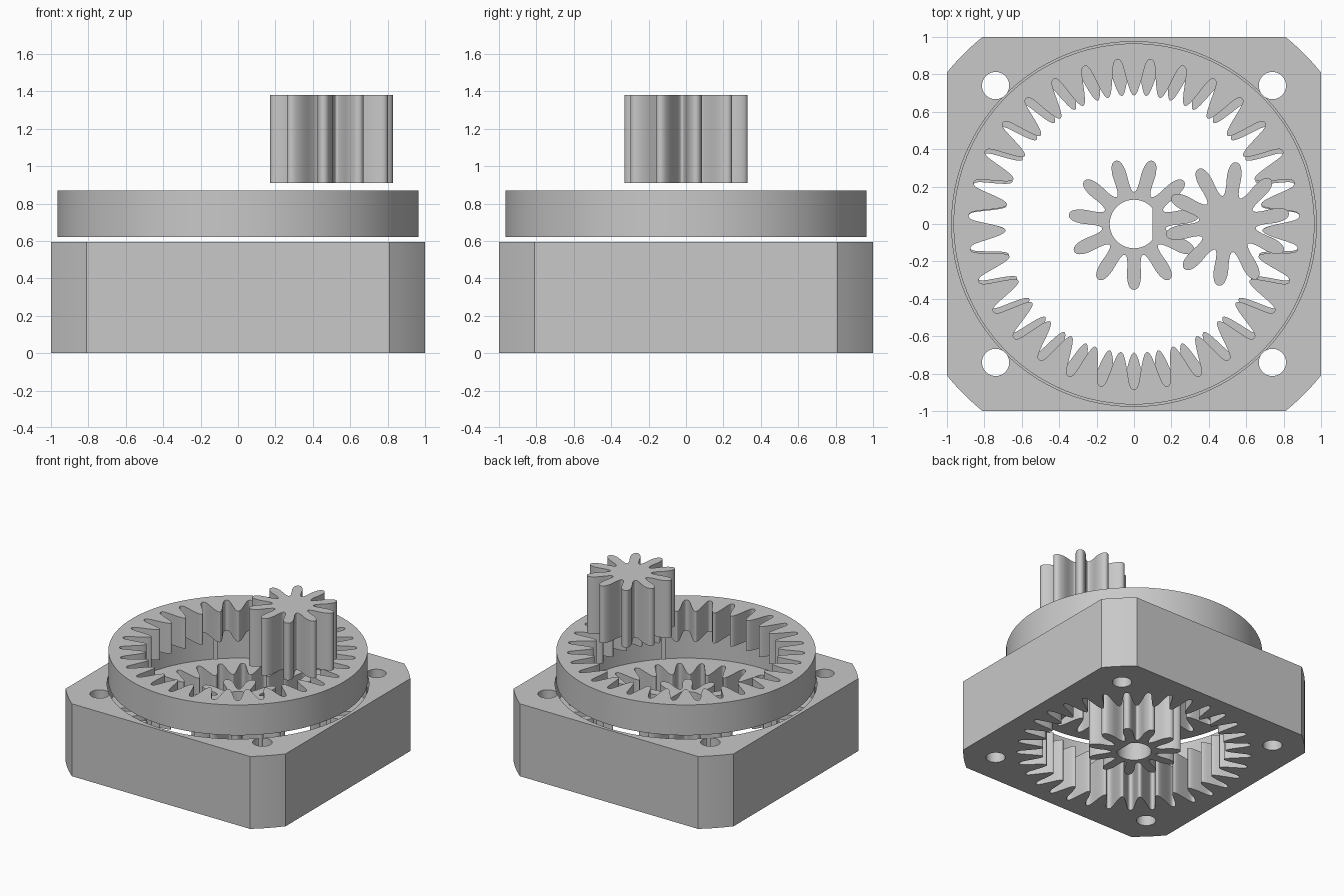
import bpy
import bmesh
from math import pi, cos, sin, sqrt, atan2

cube = bpy.data.objects.get("Cube")
if cube:
    bpy.data.objects.remove(cube, do_unlink=True)

grey = bpy.data.materials.new("plain grey")
grey.use_nodes = True
grey.diffuse_color = (0.58, 0.58, 0.58, 1)
grey.node_tree.nodes["Principled BSDF"].inputs["Base Color"].default_value = grey.diffuse_color


def polar(r, a):
    return (r * cos(a), r * sin(a))


def circle(r, n, cx=0, cy=0):
    return [(cx + r * cos(2 * pi * i / n), cy + r * sin(2 * pi * i / n)) for i in range(n)]


def smooth_half(profile, steps=3):
    """Refine half a tooth profile with Catmull-Rom interpolation."""
    a = profile
    # mirrored neighbours keep the tip and the root rounded
    pts = [(-a[1][0], a[1][1])] + a + [(1 - a[-2][0], a[-2][1])]
    out = []
    for i in range(1, len(pts) - 2):
        p0, p1, p2, p3 = pts[i - 1:i + 3]
        for s in range(steps):
            t = s / steps
            out.append(tuple(
                0.5 * (2 * q1 + (q2 - q0) * t + (2 * q0 - 5 * q1 + 4 * q2 - q3) * t * t
                       + (3 * q1 - q0 - 3 * q2 + q3) * t ** 3)
                for q0, q1, q2, q3 in zip(p0, p1, p2, p3)))
    return out + [a[-1]]


def gear(profile, teeth, start, cx=0, cy=0):
    """Repeat the half profile (pitch fraction, radius) round the centre."""
    half = smooth_half(profile)
    tooth = [(-f, r) for f, r in reversed(half[1:-1])] + half
    step = 2 * pi / teeth
    pts = [polar(r, start + (k + f) * step) for k in range(teeth) for f, r in tooth]
    return [(x + cx, y + cy) for x, y in pts]


def prism(name, outline, z0, z1):
    bm = bmesh.new()
    base = bm.faces.new([bm.verts.new((x, y, z0)) for x, y in outline])
    top = bmesh.ops.extrude_face_region(bm, geom=[base])["geom"]
    bmesh.ops.translate(bm, vec=(0, 0, z1 - z0),
                        verts=[v for v in top if isinstance(v, bmesh.types.BMVert)])
    bmesh.ops.recalc_face_normals(bm, faces=bm.faces)
    mesh = bpy.data.meshes.new(name)
    bm.to_mesh(mesh)
    bm.free()
    mesh.materials.append(grey)
    obj = bpy.data.objects.new(name, mesh)
    bpy.context.collection.objects.link(obj)
    return obj


def cut(obj, outline, z0, z1):
    cutter = prism("cutter", outline, z0, z1)
    cutter.hide_render = True
    mod = obj.modifiers.new("cut", 'BOOLEAN')
    mod.operation = 'DIFFERENCE'
    mod.solver = 'EXACT'
    mod.object = cutter
    bpy.context.view_layer.objects.active = obj
    bpy.ops.object.modifier_apply(modifier=mod.name)
    bpy.data.objects.remove(cutter, do_unlink=True)


def external(pitch_radius):
    """Long rounded tooth, from the tip to the root."""
    shape = [(0, .09), (.09, .083), (.16, .063), (.22, .03), (.25, 0),
             (.28, -.04), (.34, -.07), (.42, -.086), (.5, -.09)]
    return [(f, pitch_radius + d) for f, d in shape]


# Pocket between inner teeth, from the bottom of the pocket to the tooth tip
pocket = [(0, .885), (.08, .878), (.14, .855), (.2, .81), (.26, .765),
          (.33, .725), (.4, .70), (.46, .69), (.5, .688)]

# Housing: square block with corners rounded by a large circle
reach = sqrt(1 + .81 ** 2)
low = atan2(.81, 1)
outline = []
for quarter in range(4):
    for i in range(7):
        outline.append(polar(reach, quarter * pi / 2 + low + (pi / 2 - 2 * low) * i / 6))
housing = prism("housing", outline, 0, .595)
cut(housing, circle(.975, 128), .35, .8)
cut(housing, gear(pocket, 33, pi / 2), -.2, .7)
for sx in (-1, 1):
    for sy in (-1, 1):
        cut(housing, circle(.073, 32, sx * .74, sy * .74), -.2, .8)

# Loose ring with inner teeth
ring = prism("ring_gear", circle(.965, 128), .62, .87)
cut(ring, gear(pocket, 31, -pi / 2), .5, 1)

# Sun gear with a flat-sided shaft hole
sun = prism("sun_gear", gear(external(.262), 11, -pi / 2), 0, .47)
flat = atan2(.083, .1)
bore = [polar(.13, flat + (2 * pi - 2 * flat) * i / 40) for i in range(41)]
cut(sun, bore, -.2, .8)

# Planet gear lifted above the ring
planet = prism("planet_gear", gear(external(.243), 10, pi / 18, .5, 0), .91, 1.38)

# Smooth curved walls, keeping sharp edges
bpy.ops.object.select_all(action='DESELECT')
for obj in (housing, ring, sun, planet):
    obj.select_set(True)
bpy.context.view_layer.objects.active = housing
bpy.ops.object.shade_smooth_by_angle(angle=pi / 6)
